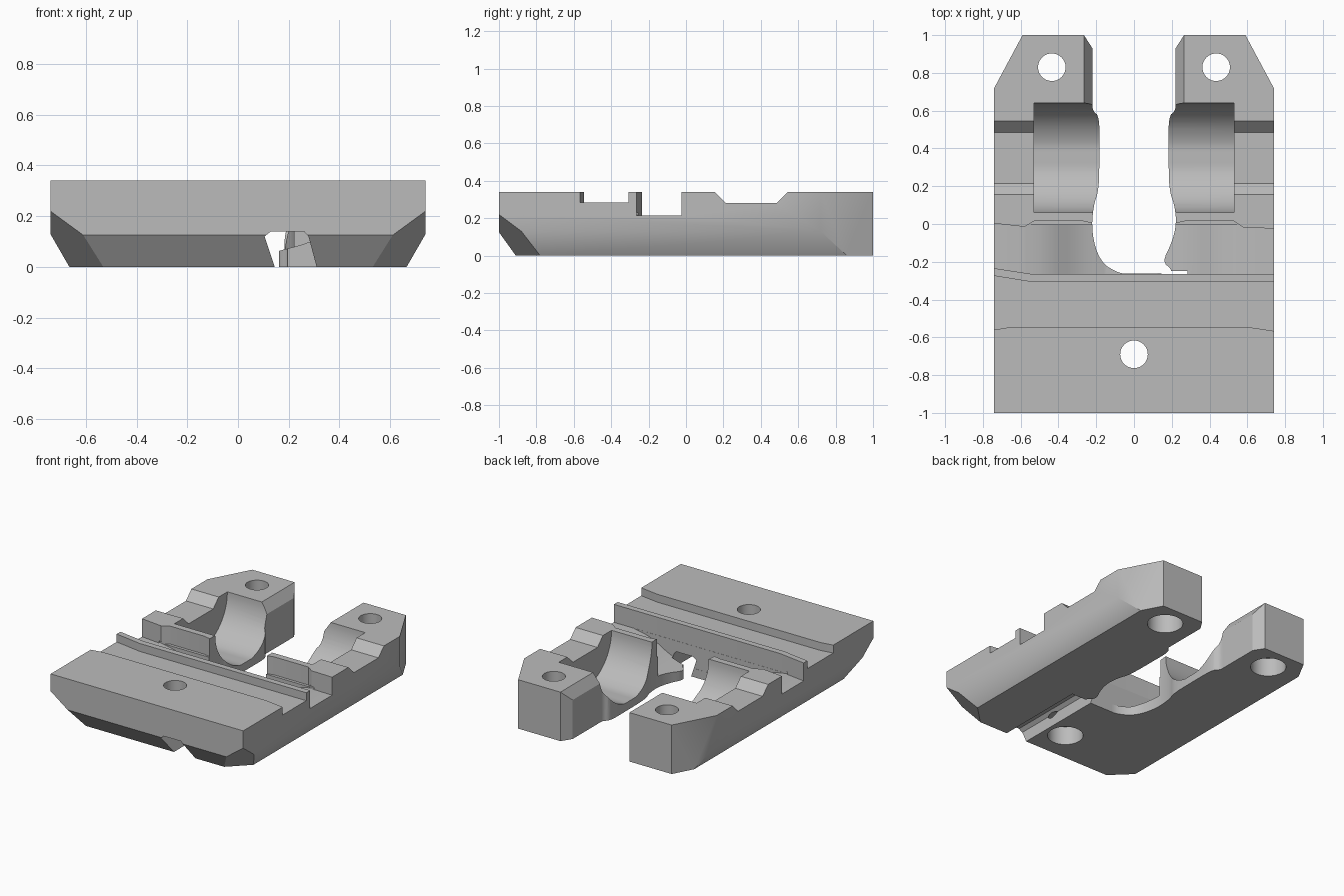
import bpy, bmesh, math
from mathutils import Vector

cube = bpy.data.objects.get("Cube")
if cube:
    bpy.data.objects.remove(cube, do_unlink=True)

grey = bpy.data.materials.new("mid_grey")
grey.use_nodes = True
grey.diffuse_color = (0.5, 0.5, 0.5, 1)
grey.node_tree.nodes["Principled BSDF"].inputs["Base Color"].default_value = grey.diffuse_color


def prism(name, outline, axis, low, high):
    """Extrude an outline along an axis: x takes (y, z), y takes (x, z), z takes (x, y)."""
    place = {"x": lambda p, d: (d, *p),
             "y": lambda p, d: (p[0], d, p[1]),
             "z": lambda p, d: (*p, d)}[axis]
    bm = bmesh.new()
    face = bm.faces.new([bm.verts.new(place(p, low)) for p in outline])
    grown = bmesh.ops.extrude_face_region(bm, geom=[face])["geom"]
    shift = Vector(place((0, 0), high - low))
    bmesh.ops.translate(bm, verts=[v for v in grown if isinstance(v, bmesh.types.BMVert)], vec=shift)
    bmesh.ops.recalc_face_normals(bm, faces=bm.faces)
    mesh = bpy.data.meshes.new(name)
    bm.to_mesh(mesh)
    bm.free()
    obj = bpy.data.objects.new(name, mesh)
    bpy.context.collection.objects.link(obj)
    return obj


def circle(cx, cy, r, n=40):
    return [(cx + r * math.cos(math.tau * i / n), cy + r * math.sin(math.tau * i / n)) for i in range(n)]


def rounded(points, rounds=2):
    """Corner cutting, which turns a coarse path into a soft one."""
    for _ in range(rounds):
        soft = [points[0]]
        for a, b in zip(points, points[1:]):
            a, b = Vector(a), Vector(b)
            soft += [tuple(a.lerp(b, 0.25)), tuple(a.lerp(b, 0.75))]
        points = soft + [points[-1]]
    return points


TOP = 0.34
OVER = 0.5
W = 0.74

# Body block with sloped lower sides
half = [(0.665, 0), (W, 0.13), (W, TOP)]
body = prism("clamp_plate", half + [(-x, z) for x, z in reversed(half)], "y", -1, 1)
body.data.materials.append(grey)


def slice_off(bm, point, normal):
    geom = bm.verts[:] + bm.edges[:] + bm.faces[:]
    bmesh.ops.bisect_plane(bm, geom=geom, plane_co=point, plane_no=normal, clear_outer=True)
    bmesh.ops.holes_fill(bm, edges=[e for e in bm.edges if e.is_boundary])


# Bevelled front edge, front corners and rear corners
bm = bmesh.new()
bm.from_mesh(body.data)
slice_off(bm, (0, -1, 0.125), (0, -0.125, -0.09))
for s in (1, -1):
    slice_off(bm, (s * W, -1, 0.22), (s * 0.0114, -0.0117, -0.0156))
    slice_off(bm, (s * W, 0.72, 0), (s * 0.28, 0.15, 0))
bmesh.ops.recalc_face_normals(bm, faces=bm.faces)
bm.to_mesh(body.data)
bm.free()

cutters = []


def cut(*args):
    cutters.append(prism(*args))


# Front shallow groove and the deep cross slot, both kinked near their ends
cut("groove_cutter", [(-0.8, -0.57), (-0.65, -0.545), (0.6, -0.545), (0.8, -0.575),
                      (0.8, -0.307), (-0.54, -0.307), (-0.8, -0.265)], "z", 0.285, OVER)
cut("slot_cutter", [(-0.8, -0.225), (-0.54, -0.265), (0.8, -0.265), (0.8, -0.025),
                    (0.58, -0.02), (0.53, 0.015), (0.27, 0.015), (0.2, 0.0),
                    (-0.2, 0.0), (-0.27, 0.015), (-0.53, 0.015), (-0.58, -0.015),
                    (-0.8, 0.01)], "z", 0.215, OVER)

# Funnel that deepens the slot toward the middle
slope = rounded([(0.6, 0.217), (0.45, 0.19), (0.3, 0.1), (0.15, 0.06)])
cut("funnel_cutter", [(0.6, 0.23)] + slope + [(-x, z) for x, z in reversed(slope)] + [(-0.6, 0.23)],
    "y", -0.264, -0.005)

# Central opening, from the rear to the curved front end
right_edge = rounded([(0.19, -0.263), (0.2, -0.24), (0.15, -0.2), (0.2, -0.1), (0.225, 0.0),
                      (0.215, 0.1), (0.185, 0.18), (0.183, 0.4), (0.183, 0.57), (0.22, 0.6), (0.22, 0.65)])
left_edge = rounded([(-0.22, 0.65), (-0.22, 0.6), (-0.183, 0.57), (-0.183, 0.4), (-0.185, 0.18),
                     (-0.215, 0.1), (-0.225, -0.05), (-0.18, -0.2), (-0.08, -0.263), (0, -0.263)])
rear = [(0.22, 0.93), (0.265, 1.0), (0.265, 1.1)]
cut("opening_cutter", right_edge + rear + [(-x, y) for x, y in reversed(rear)] + left_edge,
    "z", -0.1, OVER)

# Wire channel under the front
cut("channel_cutter", [(0.145, -0.05), (0.145, 0), (0.105, 0.12), (0.13, 0.14), (0.26, 0.14),
                       (0.278, 0.12), (0.31, 0), (0.31, -0.05)], "y", -1.1, -0.25)

for s in (1, -1):
    # Round bearing seat with a flat bottom strip
    arc = [(0.35 + 0.29 * math.cos(a), max(TOP - 0.29 * math.sin(a), 0.056))
           for a in (math.pi * i / 32 for i in range(33))]
    seat = [(0.64, OVER)] + arc + [(0.06, OVER)]
    cut("seat_cutter", seat, "x", *sorted((s * 0.1, s * 0.53)))
    # Shallow dip over the outer wall
    cut("dip_cutter", [(0.105, 0.4), (0.155, TOP), (0.215, 0.28), (0.485, 0.28), (0.545, TOP), (0.595, 0.4)],
        "x", *sorted((s * 0.5, s * 0.8)))
    # Bevel along the inner top edge of each post
    cut("bevel_cutter", [(s * 0.2, 0.24), (s * 0.265, TOP), (s * 0.3, 0.394), (s * 0.2, 0.394)], "y", 0.62, 1.1)

# Screw holes with wider pockets below
for x, y in ((0, -0.69), (0.435, 0.83), (-0.435, 0.83)):
    cut("hole_cutter", circle(x, y, 0.073), "z", -0.1, OVER)
    cut("pocket_cutter", circle(x, y, 0.115), "z", -0.1, 0.13)

bpy.context.view_layer.objects.active = body
body.select_set(True)
for cutter in cutters:
    cutter.hide_render = True
    mod = body.modifiers.new(cutter.name, "BOOLEAN")
    mod.operation = "DIFFERENCE"
    mod.solver = "EXACT"
    mod.object = cutter
    bpy.ops.object.modifier_apply(modifier=mod.name)
for cutter in cutters:
    bpy.data.objects.remove(cutter, do_unlink=True)

bpy.ops.object.select_all(action="DESELECT")
body.select_set(True)
bpy.ops.object.shade_smooth_by_angle(angle=math.radians(30))
